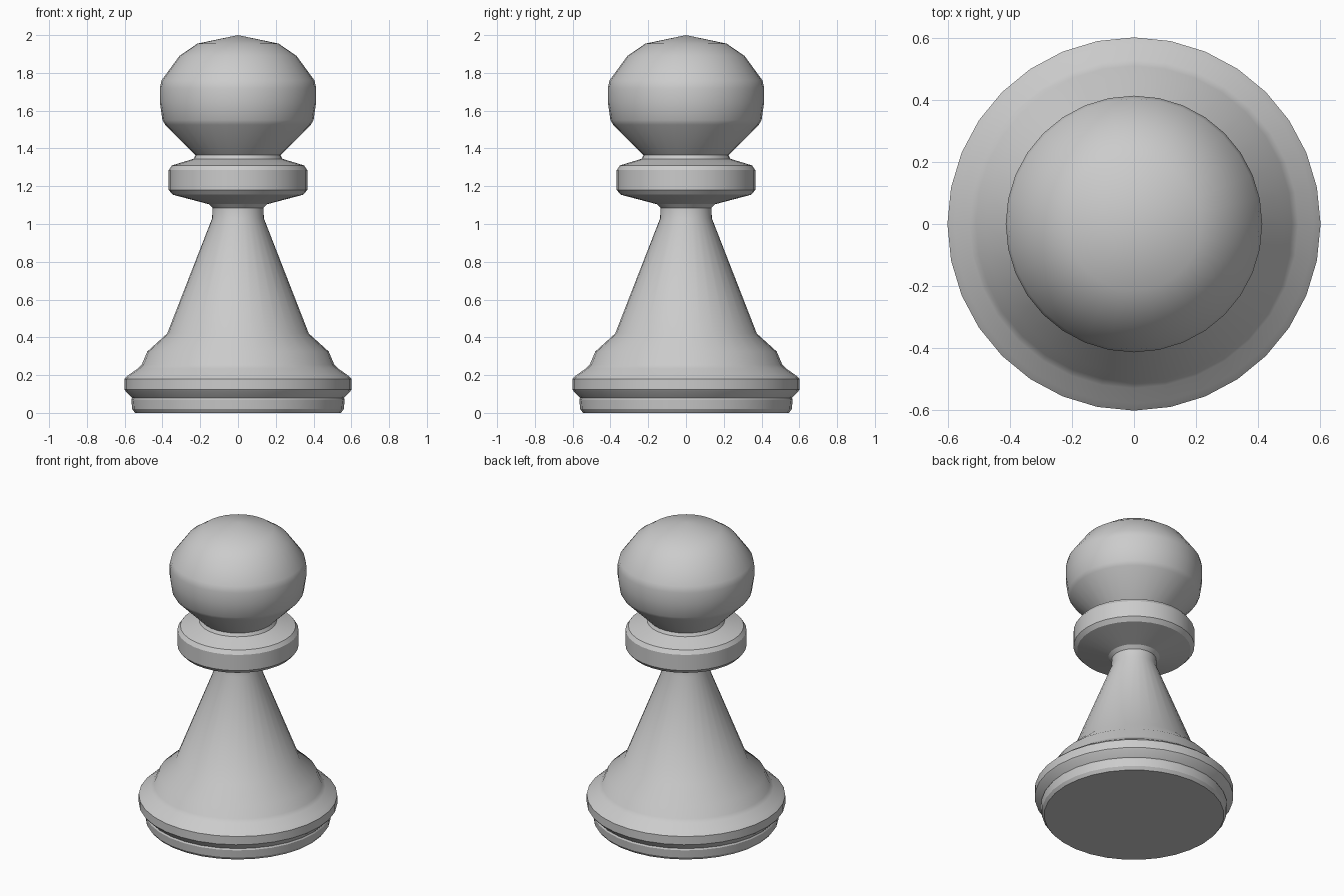
import bpy, bmesh, math

if "Cube" in bpy.data.objects:
    bpy.data.objects.remove(bpy.data.objects["Cube"])

SIDES = 32

grey = bpy.data.materials.new("plain grey")
grey.diffuse_color = (0.6, 0.6, 0.6, 1.0)
grey.use_nodes = True
grey.node_tree.nodes["Principled BSDF"].inputs["Base Color"].default_value = grey.diffuse_color


def lathe(name, profile):
    """Turn a (radius, height) profile around z; radius 0 closes to a point."""
    bm = bmesh.new()
    rings = []
    for r, z in profile:
        if r == 0:
            rings.append([bm.verts.new((0, 0, z))] * SIDES)
        else:
            rings.append([bm.verts.new((r * math.cos(2 * math.pi * i / SIDES),
                                        r * math.sin(2 * math.pi * i / SIDES), z))
                          for i in range(SIDES)])
    for low, high in zip(rings, rings[1:]):
        for i in range(SIDES):
            j = (i + 1) % SIDES
            corners = list(dict.fromkeys([low[i], low[j], high[j], high[i]]))
            bm.faces.new(corners)
    # flat underside for the part standing on the ground
    if profile[0][1] == 0:
        bm.faces.new(rings[0][::-1])
    mesh = bpy.data.meshes.new(name)
    bm.to_mesh(mesh)
    bm.free()
    mesh.materials.append(grey)
    obj = bpy.data.objects.new(name, mesh)
    bpy.context.collection.objects.link(obj)
    bpy.ops.object.select_all(action='DESELECT')
    obj.select_set(True)
    bpy.context.view_layer.objects.active = obj
    bpy.ops.object.shade_smooth_by_angle(angle=math.radians(30))
    return obj


# stepped foot, shoulder and tapering stem
lathe("base_and_stem", [
    (0.545, 0), (0.56, 0.02), (0.565, 0.07), (0.56, 0.08), (0.595, 0.115),
    (0.602, 0.125), (0.602, 0.18), (0.58, 0.20), (0.53, 0.235), (0.51, 0.255),
    (0.48, 0.325), (0.375, 0.42), (0.137, 1.03), (0.135, 1.085)])

# flared collar with bevelled rim
lathe("collar", [
    (0.135, 1.085), (0.155, 1.105), (0.345, 1.155), (0.367, 1.18),
    (0.367, 1.285), (0.35, 1.31), (0.235, 1.345), (0.225, 1.365)])

# rounded head
lathe("head", [
    (0.225, 1.365), (0.385, 1.525), (0.40, 1.55), (0.414, 1.645),
    (0.414, 1.72), (0.405, 1.76), (0.31, 1.89), (0.215, 1.955), (0, 2.0)])
